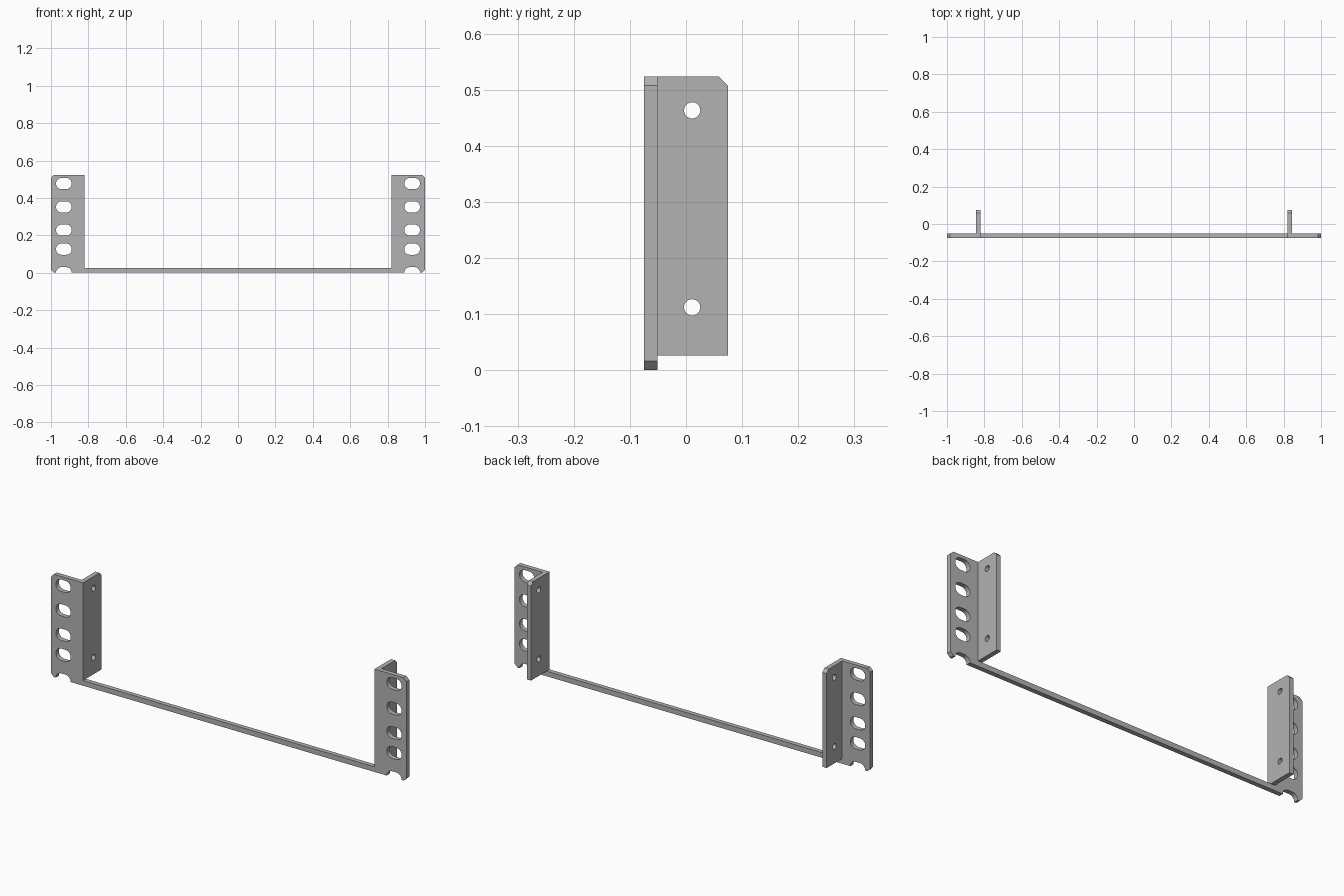
import bpy, bmesh
from math import pi, cos, sin, radians

cube = bpy.data.objects.get("Cube")
if cube:
    bpy.data.objects.remove(cube, do_unlink=True)

steel = bpy.data.materials.new("grey_steel")
steel.use_nodes = True
colour = (0.45, 0.45, 0.45, 1)
steel.diffuse_color = colour
steel.node_tree.nodes["Principled BSDF"].inputs["Base Color"].default_value = colour

HEIGHT, BAR, INNER, CHAMFER = 0.523, 0.026, 0.82, 0.016
FRONT, BACK, THICK = -0.0745, 0.0745, 0.0235
SLOT_X, SLOT_R, SLOT_HALF = 0.931, 0.03, 0.042


def arc(cx, cy, r, start, end, steps=12):
    return [(cx + r * cos(start + (end - start) * i / steps),
             cy + r * sin(start + (end - start) * i / steps)) for i in range(steps + 1)]


def slot(cx, cy):
    d = SLOT_HALF - SLOT_R
    return arc(cx + d, cy, SLOT_R, -pi / 2, pi / 2) + arc(cx - d, cy, SLOT_R, pi / 2, 3 * pi / 2)


def circle(cx, cy, r):
    return arc(cx, cy, r, 0, 2 * pi, 24)[:-1]


def sheet(name, loops, rotation, location):
    """Flat outline with holes, extruded to sheet thickness."""
    curve = bpy.data.curves.new(name, "CURVE")
    curve.dimensions = "2D"
    curve.fill_mode = "BOTH"
    curve.extrude = THICK / 2
    for loop in loops:
        spline = curve.splines.new("POLY")
        spline.points.add(len(loop) - 1)
        for point, (u, v) in zip(spline.points, loop):
            point.co = (u, v, 0, 1)
        spline.use_cyclic_u = True
    obj = bpy.data.objects.new(name, curve)
    obj.rotation_euler = rotation
    obj.location = location
    bpy.context.collection.objects.link(obj)
    bpy.ops.object.select_all(action="DESELECT")
    obj.select_set(True)
    bpy.context.view_layer.objects.active = obj
    bpy.ops.object.convert(target="MESH")
    obj = bpy.context.object
    # Weld caps to the rim
    bm = bmesh.new()
    bm.from_mesh(obj.data)
    bmesh.ops.remove_doubles(bm, verts=bm.verts, dist=0.00005)
    bmesh.ops.recalc_face_normals(bm, faces=bm.faces)
    bm.to_mesh(obj.data)
    bm.free()
    obj.data.materials.clear()
    obj.data.materials.append(steel)
    bpy.ops.object.shade_smooth_by_angle(angle=radians(30))
    return obj


# Front plate: two slotted ears joined by a thin bottom bar
d = SLOT_HALF - SLOT_R
notch = arc(SLOT_X - d, 0, SLOT_R, pi, pi / 2, 6) + arc(SLOT_X + d, 0, SLOT_R, pi / 2, 0, 6)
half = notch + [(1 - CHAMFER, 0), (1, CHAMFER), (1, HEIGHT - CHAMFER),
                (1 - CHAMFER, HEIGHT), (INNER, HEIGHT), (INNER, BAR)]
outline = half + [(-x, z) for x, z in reversed(half)]
slots = [slot(side * SLOT_X, z) for side in (-1, 1) for z in (0.126, 0.228, 0.352, 0.477)]
sheet("front_plate", [outline] + slots, (pi / 2, 0, 0), (0, FRONT + THICK / 2, 0))

# Side flanges folded back from the inner edge of each ear
join = FRONT + THICK
flange = [(join, BAR), (BACK, BAR), (BACK, HEIGHT - CHAMFER), (BACK - CHAMFER, HEIGHT), (join, HEIGHT)]
holes = [circle(0.011, z, 0.0145) for z in (0.112, 0.463)]
for side, name in ((1, "left_flange"), (-1, "right_flange")):
    sheet(name, [flange] + holes, (pi / 2, 0, pi / 2), (side * (INNER + THICK / 2), 0, 0))
